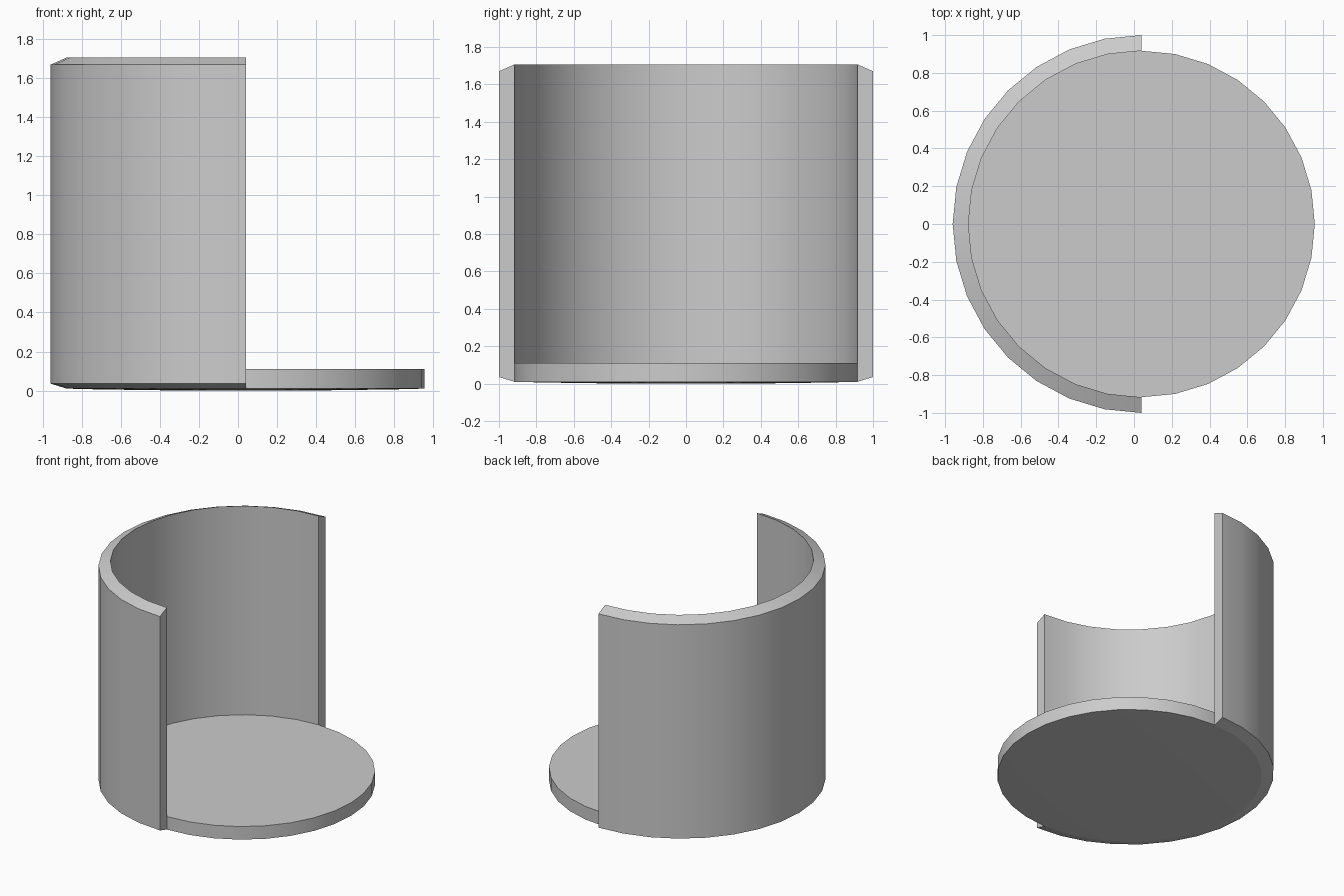
import bpy, bmesh, math

if "Cube" in bpy.data.objects:
    bpy.data.objects.remove(bpy.data.objects["Cube"])

CX = 0.04        # shared axis of wall and base
SEG = 32         # sides of the full circle
R_IN, R_OUT = 0.917, 1.0


def ring(bm, r, z, first, count):
    """Row of vertices on a circle, starting at step `first`."""
    return [bm.verts.new((CX + r * math.cos(2 * math.pi * (first + i) / SEG),
                          r * math.sin(2 * math.pi * (first + i) / SEG), z))
            for i in range(count)]


def skin(bm, a, b, closed):
    """Quads between two rows."""
    n = len(a)
    for i in range(n if closed else n - 1):
        j = (i + 1) % n
        bm.faces.new((a[i], a[j], b[j], b[i]))


def finish(bm, name):
    bmesh.ops.recalc_face_normals(bm, faces=bm.faces)
    mesh = bpy.data.meshes.new(name)
    bm.to_mesh(mesh)
    bm.free()
    ob = bpy.data.objects.new(name, mesh)
    bpy.context.collection.objects.link(ob)
    bpy.ops.object.select_all(action='DESELECT')
    ob.select_set(True)
    bpy.context.view_layer.objects.active = ob
    bpy.ops.object.shade_smooth_by_angle(angle=math.radians(20))


# Half-round wall: sloped-rim section swept through 180 degrees
bm = bmesh.new()
section = [(R_IN, 0.01), (R_OUT, 0.035), (R_OUT, 1.67), (R_IN, 1.707)]
rows = [ring(bm, r, z, SEG // 4, SEG // 2 + 1) for r, z in section]
for k in range(4):
    skin(bm, rows[k], rows[(k + 1) % 4], False)
for end in (0, -1):
    bm.faces.new([row[end] for row in rows])
finish(bm, "curved_wall")

# Round base plate with a barely domed underside
bm = bmesh.new()
profile = [(R_IN, 0.11), (R_IN, 0.01), (0.76, 0.006), (0.33, 0.0)]
rows = [ring(bm, r, z, 0, SEG) for r, z in profile]
for a, b in zip(rows, rows[1:]):
    skin(bm, a, b, True)
bm.faces.new(rows[0])
bm.faces.new(rows[-1])
finish(bm, "base_plate")
